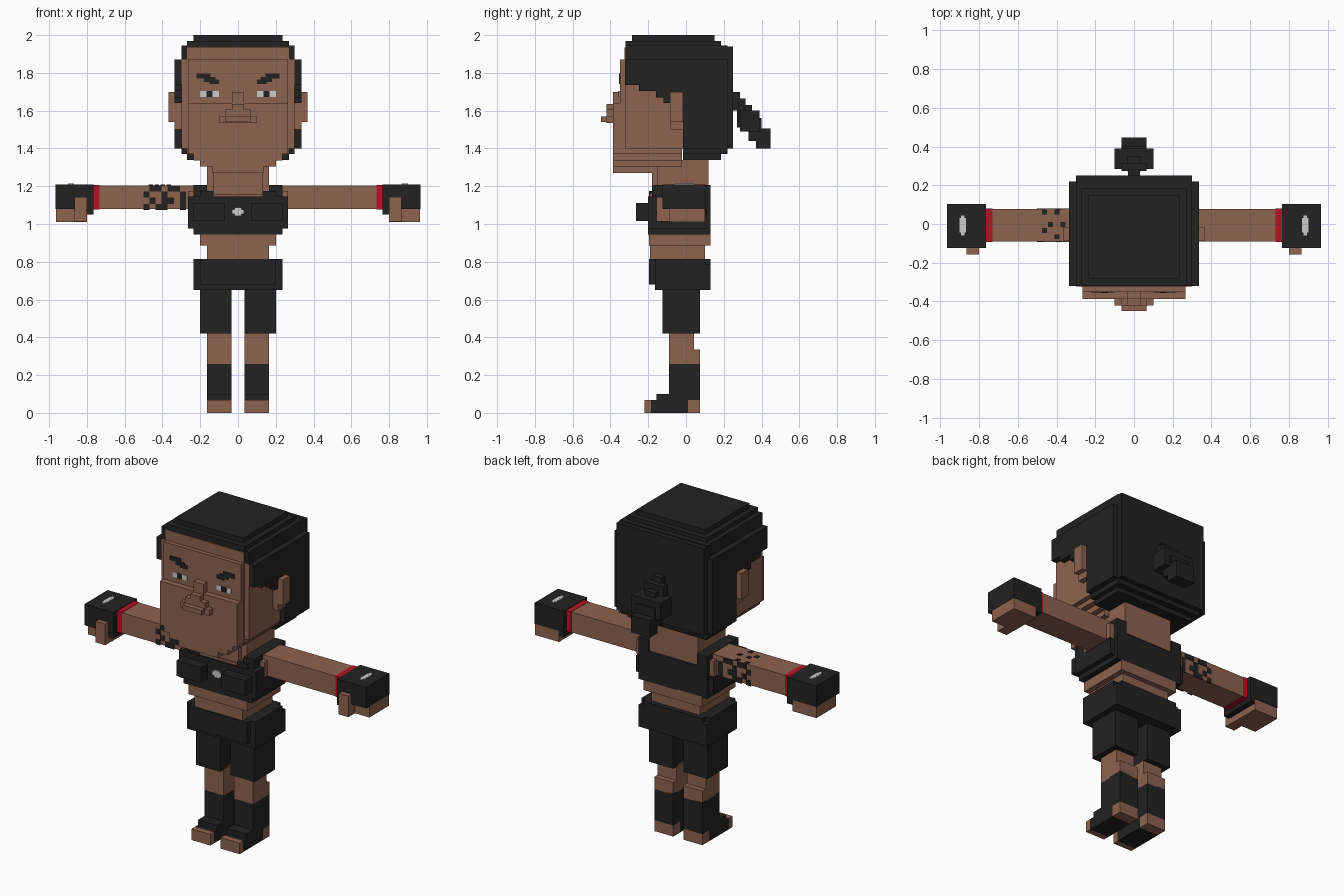
import bpy, bmesh


def material(name, rgb):
    m = bpy.data.materials.new(name)
    m.diffuse_color = (*rgb, 1)
    return m


SKIN = material("brown skin", (0.27, 0.125, 0.08))
BLACK = material("black", (0.016, 0.016, 0.016))
RED = material("red band", (0.5, 0.005, 0.018))
WHITE = material("off white", (0.6, 0.6, 0.6))


def part(name, mat, boxes, mirror=False):
    """One object from boxes (x0, x1, y0, y1, z0, z1), optionally mirrored in x."""
    bm = bmesh.new()
    if mirror:
        boxes = list(boxes) + [(-b[1], -b[0], *b[2:]) for b in boxes]
    for x0, x1, y0, y1, z0, z1 in boxes:
        verts = bmesh.ops.create_cube(bm, size=1)["verts"]
        for v in verts:
            v.co = (x1 if v.co.x > 0 else x0, y1 if v.co.y > 0 else y0, z1 if v.co.z > 0 else z0)
    me = bpy.data.meshes.new(name)
    bm.to_mesh(me)
    bm.free()
    me.materials.append(mat)
    ob = bpy.data.objects.new(name, me)
    bpy.context.collection.objects.link(ob)
    return ob


def centred(*rows):
    """Boxes centred on x from (half width, y0, y1, z0, z1)."""
    return [(-r[0], *r) for r in rows]


# Head: skull, stepped chin, raised brow and jaw plates
part("head", SKIN, centred(
    (.30, -.322, -.015, 1.40, 1.87), (.27, -.325, -.02, 1.37, 1.935),
    (.235, -.32, -.02, 1.335, 1.40), (.20, -.32, -.02, 1.305, 1.34),
    (.135, -.32, -.02, 1.27, 1.31)))
part("face_plate", SKIN, centred(
    (.265, -.35, -.32, 1.60, 1.87), (.265, -.387, -.32, 1.37, 1.64),
    (.235, -.387, -.32, 1.335, 1.37), (.20, -.387, -.32, 1.305, 1.335),
    (.135, -.387, -.32, 1.27, 1.305)))
part("nose", SKIN, centred(
    (.033, -.387, -.34, 1.60, 1.70), (.033, -.42, -.38, 1.57, 1.635),
    (.068, -.42, -.38, 1.54, 1.605), (.10, -.42, -.38, 1.535, 1.57),
    (.065, -.45, -.41, 1.54, 1.57)))
part("ears", SKIN, [(.29, .335, -.085, -.017, 1.50, 1.70),
                    (.33, .367, -.085, -.017, 1.54, 1.70)], True)
part("eye_whites", WHITE, [(.10, .20, -.354, -.348, 1.672, 1.703)], True)
part("pupils", BLACK, [(.135, .168, -.357, -.348, 1.672, 1.703)], True)
part("eyebrows", BLACK, [(.145, .22, -.355, -.348, 1.77, 1.797),
                         (.118, .18, -.355, -.348, 1.752, 1.777),
                         (.10, .15, -.355, -.348, 1.742, 1.765)], True)

# Hair: stepped cap, back block and side fringe
part("hair_cap", BLACK, centred(
    (.335, -.315, .22, 1.74, 1.87), (.30, -.315, .22, 1.80, 1.94),
    (.30, -.02, .25, 1.80, 1.94), (.30, -.32, .22, 1.935, 1.945),
    (.27, -.32, .185, 1.94, 1.97), (.235, -.285, .15, 1.96, 2.0)))
part("hair_back", BLACK, centred(
    (.335, -.017, .22, 1.40, 1.80), (.30, -.017, .25, 1.40, 1.85),
    (.30, -.017, .22, 1.37, 1.42), (.27, -.017, .185, 1.34, 1.38)))
part("hair_fringe", BLACK, [
    (.27, .335, -.32, -.25, 1.735, 1.87), (.28, .335, -.25, -.155, 1.705, 1.80),
    (.28, .335, -.16, -.115, 1.67, 1.80), (.28, .335, -.12, -.015, 1.64, 1.80),
    (.27, .30, -.32, -.25, 1.86, 1.94)], True)
part("ponytail", BLACK, centred(
    (.03, .24, .285, 1.60, 1.70), (.065, .275, .315, 1.54, 1.665),
    (.033, .27, .35, 1.51, 1.63), (.10, .285, .39, 1.49, 1.60),
    (.065, .33, .40, 1.44, 1.56), (.065, .37, .447, 1.40, 1.505)))

# Torso
part("neck", SKIN, centred((.165, -.15, .12, 1.14, 1.34), (.13, -.18, .10, 1.14, 1.28)))
part("chest", SKIN, centred((.23, -.16, .115, 1.0, 1.175), (.20, -.19, .11, 1.10, 1.16)))
part("shoulders", SKIN, [(.20, .265, -.12, .105, 1.08, 1.175)], True)
part("belly", SKIN, centred((.165, -.19, .10, .80, .96), (.20, -.197, .13, .885, .95)))
part("sports_top", BLACK, centred((.235, -.20, .13, .945, 1.13), (.265, -.20, .11, .975, 1.075),
                                  (.265, -.20, -.11, 1.0, 1.145)))
part("top_cups", BLACK, [(.068, .235, -.265, -.19, 1.015, 1.11)], True)
part("top_straps", BLACK, [(.165, .235, -.18, .13, 1.12, 1.207),
                           (.13, .20, -.195, -.14, 1.12, 1.175)], True)
part("top_clasp", WHITE, centred((.032, -.208, -.199, 1.052, 1.078),
                                 (.018, -.2085, -.199, 1.042, 1.087)))

# Arms, wrist bands and gloves
part("arms", SKIN, [(.22, .74, -.09, .077, 1.08, 1.205)], True)
part("wrist_bands", RED, [(.732, .768, -.092, .079, 1.078, 1.207)], True)
part("gloves", BLACK, [(.765, .965, -.125, .103, 1.08, 1.21),
                       (.765, .80, -.125, .103, 1.05, 1.09)], True)
part("fingers", SKIN, [(.80, .963, -.09, .10, 1.01, 1.08)], True)
part("thumbs", SKIN, [(.80, .866, -.157, -.09, 1.012, 1.142)], True)
part("glove_badges", WHITE, [(.868, .90, -.045, .03, 1.205, 1.214),
                             (.875, .893, -.06, .045, 1.205, 1.2145)], True)

# Tattoo: square plates on the front, back and top of one upper arm
C = .032
front = [".##.##.", "#..#..#", ".#.##.#", "#.##..#"]
marks = []
for r, row in enumerate(front):
    for c, ch in enumerate(row):
        if ch == "#":
            x, z = -.50 + c * C, 1.203 - r * C
            marks += [(x, x + C, -.093, -.088, z - C, z), (x, x + C, .075, .08, z - C, z)]
for r, row in enumerate(["#.#.", "....", ".#.#", "#...", "..#."]):
    for c, ch in enumerate(row):
        if ch == "#":
            x, y = -.475 + c * C, .075 - r * C
            marks.append((x, x + C * .8, y - C * .8, y, 1.203, 1.208))
part("arm_tattoo", BLACK, marks)

# Shorts
part("shorts_waist", BLACK, centred((.235, -.165, .13, .65, .785), (.20, -.197, .13, .68, .815),
                                    (.235, -.165, .10, .78, .815)))
part("shorts_legs", BLACK, [(.035, .20, -.125, .075, .42, .66)], True)

# Lower legs and open-toed supports
part("lower_legs", SKIN, [(.035, .165, -.09, .042, .26, .43),
                          (.035, .165, -.05, .075, .26, .335)], True)
part("shin_guards", BLACK, [(.035, .165, -.09, .075, .068, .267),
                            (.035, .165, -.155, -.08, .06, .10),
                            (.035, .165, -.185, .01, 0, .068)], True)
part("heels", SKIN, [(.035, .165, .01, .075, 0, .068)], True)
part("toes", SKIN, [(.035, .165, -.22, -.185, 0, .068)], True)
